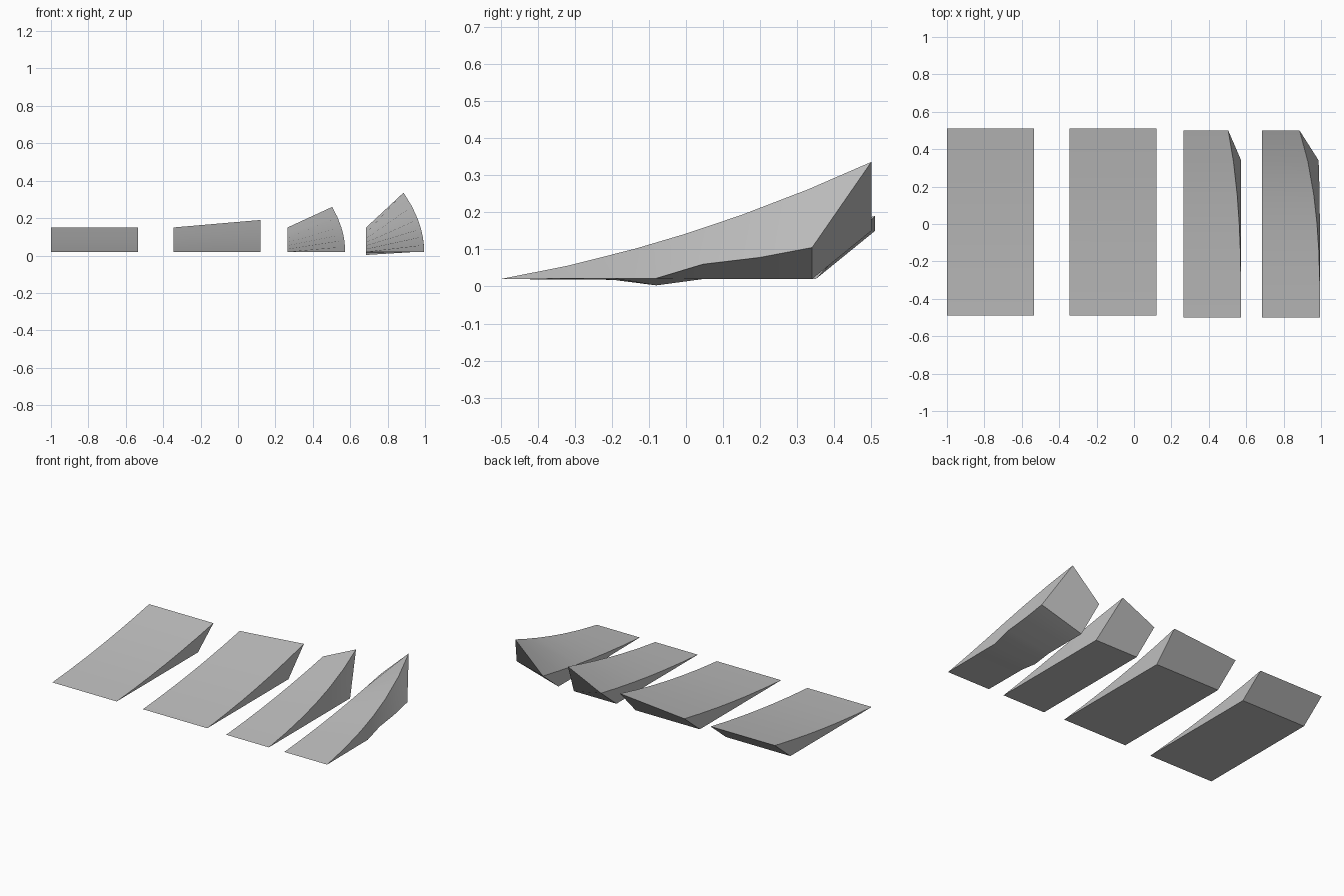
import bpy
import bmesh
from math import radians

cube = bpy.data.objects.get("Cube")
if cube:
    bpy.data.objects.remove(cube)

grey = bpy.data.materials.new("plain_grey")
grey.use_nodes = True
colour = (0.52, 0.52, 0.52, 1)
grey.diffuse_color = colour
grey.node_tree.nodes["Principled BSDF"].inputs["Base Color"].default_value = colour

BASE = 0.02          # height of the flat underside
STATIONS = (0, 0.18, 0.36, 0.5, 0.65, 0.83, 1)


def rise(t):
    """Gently hollow slope from the front tip to the back lip."""
    return 0.55 * t + 0.45 * t * t


def make_ramp(name, left, width, shift, lip, pull, under_left=None, under_right=None):
    """Loft a wedge; lip is the rise of the right edge, pull curls it inward."""
    bm = bmesh.new()
    rings = []
    for i, t in enumerate(STATIONS):
        y_top = -0.5 + t + shift
        y_low = -0.5 + 0.84 * t + shift
        z_right = lip * rise(t)
        low_left = under_left[i] if under_left else 0
        low_right = under_right[i] if under_right else 0
        right = left + width
        points = (
            (left, y_top, BASE + 0.13 * rise(t)),
            (right - pull * z_right ** 2, y_top, BASE + z_right),
            (right - pull * low_right ** 2, y_low, BASE + low_right),
            (left, y_low, BASE + low_left),
        )
        rings.append([bm.verts.new(p) for p in points])
    # Skin the top, sides and underside
    for a, b in zip(rings, rings[1:]):
        for k in range(4):
            n = (k + 1) % 4
            bm.faces.new((a[k], a[n], b[n], b[k]))
    # Sloping back
    bm.faces.new(rings[-1])
    # Close the sharp front tip
    bmesh.ops.remove_doubles(bm, verts=bm.verts, dist=0.0005)
    bmesh.ops.recalc_face_normals(bm, faces=bm.faces)
    mesh = bpy.data.meshes.new(name)
    bm.to_mesh(mesh)
    bm.free()
    mesh.materials.append(grey)
    ramp = bpy.data.objects.new(name, mesh)
    bpy.context.collection.objects.link(ramp)
    bpy.ops.object.select_all(action="DESELECT")
    ramp.select_set(True)
    bpy.context.view_layer.objects.active = ramp
    bpy.ops.object.shade_smooth_by_angle(angle=radians(25))


# Four ramps, each steeper and more twisted than the last
make_ramp("straight_ramp", -1.0, 0.465, 0.01, 0.13, 0)
make_ramp("tilted_ramp", -0.345, 0.465, 0.01, 0.17, 0)
make_ramp("banked_ramp", 0.265, 0.308, 0, 0.24, 1.2)
make_ramp("twisted_ramp", 0.685, 0.31, 0, 0.316, 1.1,
          under_left=(0, -0.001, -0.002, -0.017, 0, 0, 0),
          under_right=(0, 0.001, 0.002, 0.002, 0.04, 0.058, 0.085))
